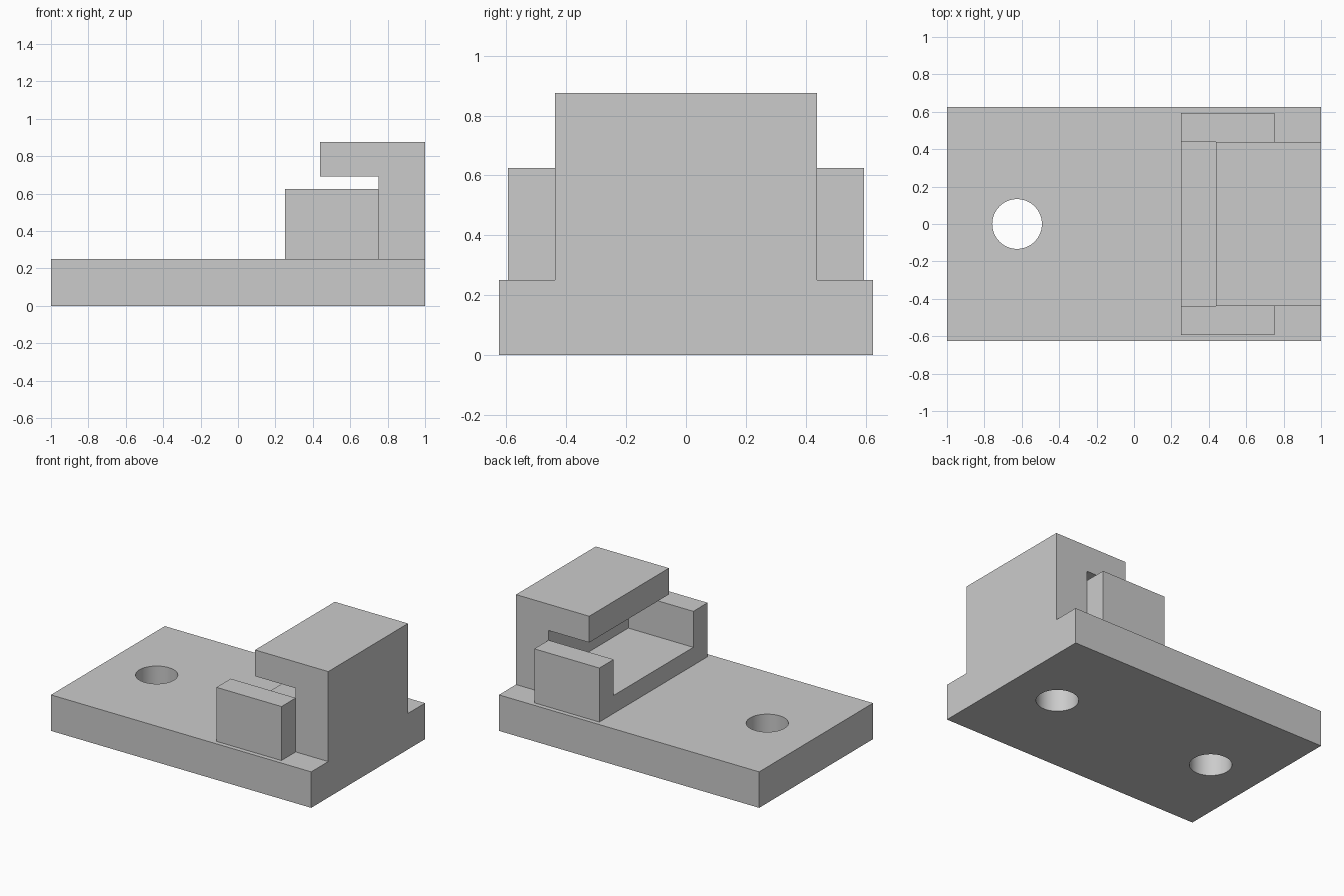
import bpy
import bmesh
import math
from mathutils import Vector

cube = bpy.data.objects.get("Cube")
if cube:
    bpy.data.objects.remove(cube, do_unlink=True)

# Single grey material
GREY = (0.6, 0.6, 0.6, 1.0)
grey = bpy.data.materials.new("plain_grey")
grey.use_nodes = True
grey.diffuse_color = GREY
grey.node_tree.nodes["Principled BSDF"].inputs["Base Color"].default_value = GREY


def extrude_profile(name, profile, direction):
    """Face through the profile points, extruded into a closed solid."""
    bm = bmesh.new()
    face = bm.faces.new([bm.verts.new(p) for p in profile])
    result = bmesh.ops.extrude_face_region(bm, geom=[face], use_keep_orig=True)
    moved = [g for g in result["geom"] if isinstance(g, bmesh.types.BMVert)]
    bmesh.ops.translate(bm, verts=moved, vec=Vector(direction))
    bmesh.ops.recalc_face_normals(bm, faces=bm.faces)
    mesh = bpy.data.meshes.new(name)
    bm.to_mesh(mesh)
    bm.free()
    mesh.materials.append(grey)
    obj = bpy.data.objects.new(name, mesh)
    bpy.context.collection.objects.link(obj)
    return obj


HALF_DEPTH = 0.625
PLATE_TOP = 0.25
CRADLE_HALF = 0.594
ARM_HALF = 0.4375
HOLE_RADIUS = 0.133

# Base plate
plate = extrude_profile(
    "base_plate",
    [(x, y, 0) for x, y in ((-1, -HALF_DEPTH), (1, -HALF_DEPTH),
                            (1, HALF_DEPTH), (-1, HALF_DEPTH))],
    (0, 0, PLATE_TOP))

# Two round holes through the plate; the cradle closes the top of one
cutters = []
for side in (-1, 1):
    bpy.ops.mesh.primitive_cylinder_add(
        vertices=64, radius=HOLE_RADIUS, depth=1, location=(side * 0.625, 0, 0))
    cutter = bpy.context.object
    cutter.name = "hole_cutter"
    cutter.hide_render = True
    cutter.data.materials.append(grey)
    cutters.append(cutter)
    cut = plate.modifiers.new("hole", "BOOLEAN")
    cut.operation = "DIFFERENCE"
    cut.solver = "EXACT"
    cut.object = cutter

bpy.context.view_layer.update()
evaluated = plate.evaluated_get(bpy.context.evaluated_depsgraph_get())
cut_mesh = bpy.data.meshes.new_from_object(evaluated)
plate.modifiers.clear()
plate.data = cut_mesh
for cutter in cutters:
    bpy.data.objects.remove(cutter, do_unlink=True)

# Smooth hole walls with sharp rims
bpy.ops.object.select_all(action="DESELECT")
plate.select_set(True)
bpy.context.view_layer.objects.active = plate
bpy.ops.object.shade_smooth_by_angle(angle=math.radians(30))

# U-shaped cradle, run along x
half = [(CRADLE_HALF, PLATE_TOP), (CRADLE_HALF, 0.625),
        (ARM_HALF, 0.625), (ARM_HALF, 0.375)]
u_shape = half + [(-y, z) for y, z in reversed(half)]
extrude_profile("cradle", [(0.25, y, z) for y, z in u_shape], (0.5, 0, 0))

# Upright post with an arm overhanging the cradle
hook = [(1, PLATE_TOP), (1, 0.875), (0.4375, 0.875),
        (0.4375, 0.6925), (0.75, 0.6925), (0.75, PLATE_TOP)]
extrude_profile("hooked_post", [(x, -ARM_HALF, z) for x, z in hook],
                (0, 2 * ARM_HALF, 0))
